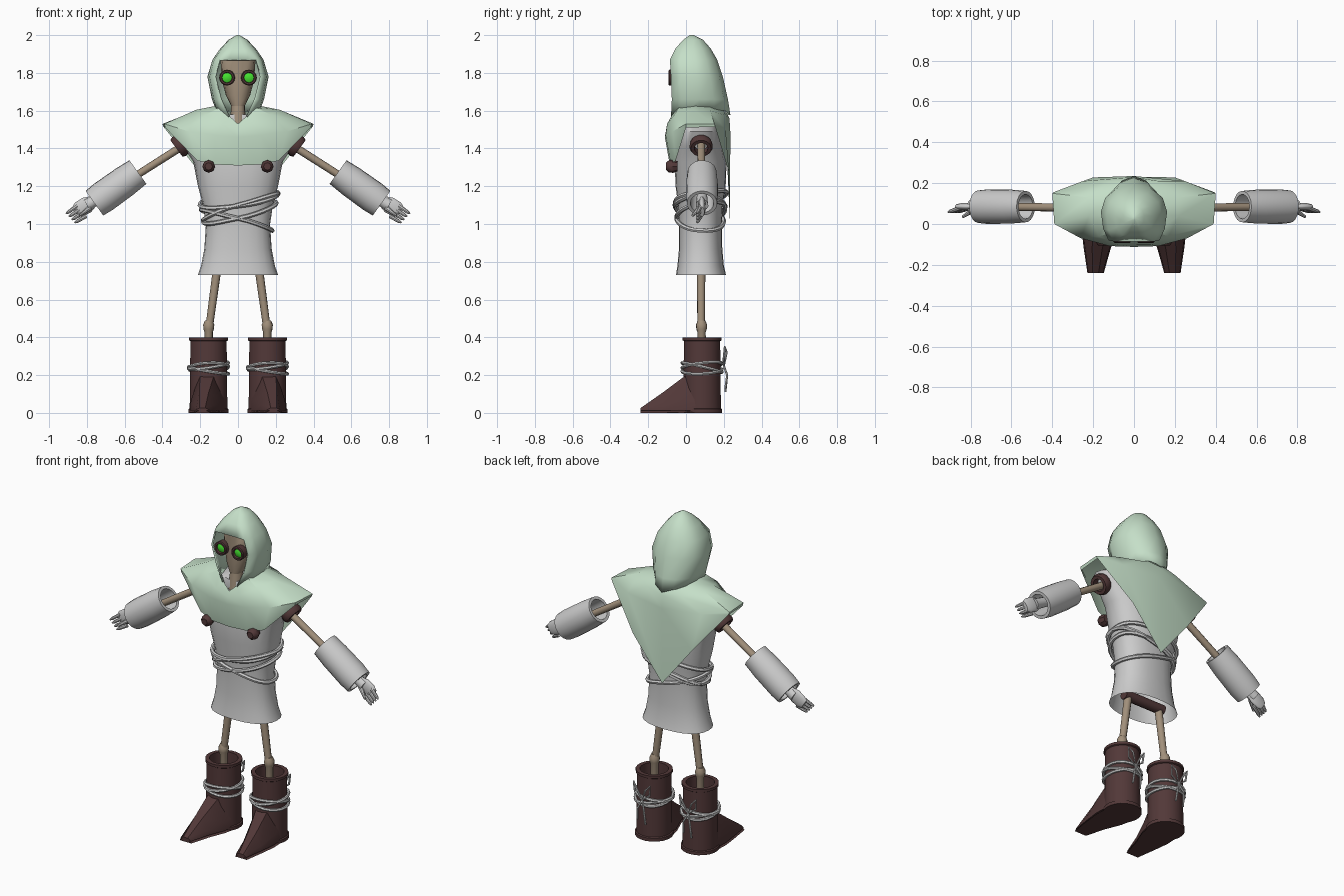
import bpy, bmesh
from math import sin, cos, pi, copysign
from mathutils import Vector

if "Cube" in bpy.data.objects:
    bpy.data.objects.remove(bpy.data.objects["Cube"])


def material(name, rgb):
    m = bpy.data.materials.new(name)
    m.use_nodes = True
    m.diffuse_color = (*rgb, 1)
    m.node_tree.nodes["Principled BSDF"].inputs["Base Color"].default_value = (*rgb, 1)
    return m


SAGE = material("sage_cloth", (.56, .74, .58))
GREY = material("pale_cloth", (.6, .6, .6))
BROWN = material("dark_leather", (.085, .04, .04))
TAN = material("tan_wood", (.36, .28, .2))
LENS = material("green_lens", (.06, .75, .03))


def add(name, mesh, mat):
    ob = bpy.data.objects.new(name, mesh)
    bpy.context.collection.objects.link(ob)
    mesh.materials.clear()
    mesh.materials.append(mat)
    bpy.ops.object.select_all(action='DESELECT')
    bpy.context.view_layer.objects.active = ob
    ob.select_set(True)
    bpy.ops.object.shade_smooth_by_angle(angle=.7)
    return ob


def loft(name, rings, mat, caps=(False, False), skip=None):
    """Skin closed rings; skip(level, column) leaves a hole."""
    bm = bmesh.new()
    vs = [[bm.verts.new(p) for p in r] for r in rings]
    n = len(vs[0])
    for i in range(len(vs) - 1):
        for j in range(n):
            if not (skip and skip(i, j)):
                k = (j + 1) % n
                bm.faces.new((vs[i][j], vs[i][k], vs[i + 1][k], vs[i + 1][j]))
    for cap, ring in zip(caps, (vs[0], vs[-1])):
        if cap:
            bm.faces.new(ring)
    bmesh.ops.remove_doubles(bm, verts=bm.verts, dist=1e-5)
    bmesh.ops.recalc_face_normals(bm, faces=bm.faces)
    me = bpy.data.meshes.new(name)
    bm.to_mesh(me)
    bm.free()
    return add(name, me, mat)


def lathe(name, p, q, profile, mat, sides=16):
    """Turn a (position along axis, radius) profile about the line p-q."""
    p, d = Vector(p), Vector(q) - Vector(p)
    u = d.orthogonal().normalized()
    v = d.normalized().cross(u)
    rings = [[p + d * t + (u * cos(2 * pi * k / sides) + v * sin(2 * pi * k / sides)) * r
              for k in range(sides)] for t, r in profile]
    return loft(name, rings, mat)


def rod(name, p, q, r0, r1, mat, sides=10):
    return lathe(name, p, q, [(0, 0), (0, r0), (1, r1), (1, 0)], mat, sides)


def rope(name, pts, radius, cyclic=True):
    cu = bpy.data.curves.new(name + "_path", 'CURVE')
    cu.dimensions = '3D'
    cu.bevel_depth, cu.bevel_resolution, cu.use_fill_caps = radius, 1, True
    sp = cu.splines.new('POLY')
    sp.points.add(len(pts) - 1)
    for a, b in zip(sp.points, pts):
        a.co = (*b, 1)
    sp.use_cyclic_u = cyclic
    tmp = bpy.data.objects.new(name + "_path", cu)
    bpy.context.collection.objects.link(tmp)
    dg = bpy.context.evaluated_depsgraph_get()
    me = bpy.data.meshes.new_from_object(tmp.evaluated_get(dg))
    bpy.data.objects.remove(tmp)
    return add(name, me, GREY)


def oval(rx, y0, y1, z, n=24, e=.85):
    def f(c):
        return copysign(abs(c) ** e, c)
    return [((rx * f(cos(2 * pi * k / n))), (y0 + y1) / 2 + (y1 - y0) / 2 * f(sin(2 * pi * k / n)), z)
            for k in range(n)]


def mirrored(half):
    return half + [(-x, y, z) for x, y, z in half[-2:0:-1]]


# Tunic
loft("tunic", [oval(rx, a, b, z) for z, rx, a, b in (
    (.73, .212, -.053, .212), (.78, .195, -.045, .2), (.87, .178, -.037, .192),
    (1, .17, -.038, .19), (1.1, .185, -.042, .195), (1.2, .212, -.055, .21),
    (1.33, .237, -.06, .215), (1.41, .29, -.05, .2), (1.49, .33, -.04, .18),
    (1.54, .24, -.055, .17), (1.58, .1, -.05, .15))], GREY, (False, True))

# Ropes wound round the waist: height, tilt, front sag
for i, (z0, tilt, sag) in enumerate(((1.13, .03, .035), (1.09, .07, -.01), (1.02, -.055, -.01), (1.06, .05, .03))):
    pts = []
    for k in range(28):
        a = 2 * pi * k / 28
        z = z0 + tilt * cos(a) + sag * sin(a)
        grow = .012 + max(0, z - 1) * .2
        x, y, _ = oval(.17 + grow, -.04 - grow * .6, .193 + grow * .5, 0, 28)[k]
        pts.append((x, y, z))
    rope(f"waist_rope_{i + 1}", pts, .012)

# Shoulder cape, neck to hem, with the back drawn down to a point
loft("cape", [mirrored(h) for h in (
    [(0, -.085, 1.53), (.05, -.075, 1.575), (.1, -.04, 1.615), (.12, .05, 1.625),
     (.1, .13, 1.62), (.06, .2, 1.6), (0, .22, 1.58)],
    [(0, -.1, 1.5), (.08, -.1, 1.53), (.17, -.06, 1.58), (.22, .04, 1.605),
     (.22, .13, 1.6), (.12, .21, 1.575), (0, .23, 1.56)],
    [(0, -.112, 1.46), (.12, -.108, 1.47), (.26, -.07, 1.49), (.39, 0, 1.53),
     (.4, .15, 1.53), (.25, .21, 1.5), (0, .235, 1.48)],
    [(0, -.085, 1.31), (.12, -.08, 1.315), (.215, -.055, 1.335), (.385, 0, 1.51),
     (.395, .155, 1.515), (.2, .228, 1.27), (0, .232, 1.02)])], SAGE)


# Hood with an open front
def hood_ring(z, w, cy, b, xo, yf, dip=0):
    d, e = cy - yf, b - cy
    return mirrored([(0, yf, z - dip), (xo / 2, yf, z - dip), (xo, yf, z - dip),
                     (w * .93, yf + d * .4, z - dip / 2), (w, cy, z),
                     (w * .87, cy + e * .5, z), (w * .5, cy + e * .86, z), (0, b, z - dip / 2)])


hood = loft("hood", [hood_ring(*r) for r in (
    (1.6, .115, .07, .235, .045, -.08, .045), (1.66, .138, .07, .222, .095, -.075),
    (1.78, .162, .06, .195, .125, -.08), (1.87, .135, .05, .165, .1, -.085),
    (1.93, .093, .04, .13, .055, -.055), (1.975, .05, .04, .09, .025, -.015),
    (2, .008, .03, .04, .004, .02))], SAGE, (False, True),
    lambda i, j: i < 3 and j in (0, 1, 12, 13))
thick = hood.modifiers.new("cloth_thickness", 'SOLIDIFY')
thick.thickness = .01

# Head and neck
loft("head", [oval(w, f, b, z, 14, .9) for z, w, f, b in (
    (1.625, .036, -.055, .03), (1.68, .064, -.062, .07), (1.76, .085, -.066, .11),
    (1.87, .093, -.066, .11), (1.91, .07, -.03, .09))], TAN, (True, True))
rod("neck", (0, -.02, 1.52), (0, -.01, 1.68), .042, .035, TAN)

# Hip bar
rod("hip_bar", (-.14, .08, .77), (.14, .08, .77), .03, .03, BROWN)

for s, side in ((1, "left"), (-1, "right")):
    # Goggles
    x = .058 * s
    lathe(side + "_goggle", (x, -.05, 1.775), (x, -.092, 1.775),
          [(0, .04), (.9, .042), (1, .037), (1, .028), (.7, .026), (0, .026), (0, .04)], BROWN)
    lathe(side + "_lens", (x, -.06, 1.775), (x, -.086, 1.775),
          [(0, 0), (0, .028), (.7, .027), (.95, .015), (1, 0)], LENS)

    # Cape button
    lathe(side + "_button", (.155 * s, -.045, 1.305), (.155 * s, -.105, 1.305),
          [(0, 0), (0, .027), (.35, .034), (.75, .033), (1, .02), (1, 0)], BROWN, 8)

    # Arm, armhole ring and hollow cuff
    rod(side + "_arm", (.25 * s, .08, 1.44), (.77 * s, .085, 1.11), .021, .019, TAN)
    lathe(side + "_armhole_ring", (.292 * s, .08, 1.425), (.326 * s, .08, 1.4),
          [(0, .036), (0, .058), (.6, .062), (1, .054), (1, .036), (0, .036)], BROWN)
    lathe(side + "_cuff", (.53 * s, .085, 1.275), (.76 * s, .085, 1.11),
          [(0, .06), (0, .077), (.3, .083), (.8, .085), (1, .08), (1, .062), (.5, .058), (0, .06)], GREY, 20)

    # Hand
    lathe(side + "_wrist", (.71 * s, .085, 1.15), (.8 * s, .085, 1.1),
          [(0, 0), (0, .028), (.6, .03), (1, .034), (1, 0)], GREY, 12)
    palm = lathe(side + "_palm", (.76 * s, 0, 1.125), (.862 * s, 0, 1.064),
                 [(0, 0), (.05, .03), (.4, .045), (.8, .043), (1, .03), (1, 0)], GREY, 14)
    palm.scale.y, palm.location.y = .42, .085
    for i in range(4):
        base = Vector((.853 - .016 * i, .078, 1.095 - .018 * i))
        tip = Vector((.91 - .015 * i, .058, 1.055 - .016 * i))
        base.x *= s
        tip.x *= s
        lathe(f"{side}_finger_{i + 1}", base, tip,
              [(0, 0), (0, .011), (.8, .009), (1, .004), (1, 0)], GREY, 8)
    rod(side + "_thumb", (.785 * s, .07, 1.085), (.838 * s, .035, 1.045), .014, .007, GREY, 8)

    # Leg with knobbed ankle
    rod(side + "_leg", (.108 * s, .08, .78), (.153 * s, .08, .45), .023, .02, TAN)
    lathe(side + "_ankle", (.155 * s, .082, .49), (.155 * s, .085, .2),
          [(0, 0), (0, .02), (.08, .03), (.16, .028), (.22, .022), (1, .022), (1, 0)], TAN, 10)

    # Boot shaft, pointed toe and sole
    bx = .156 * s
    lathe(side + "_boot", (bx, .085, 0), (bx, .085, .4),
          [(0, 0), (0, .108), (.05, .108), (.06, .101), (.95, .097), (.96, .104), (1, .104),
           (1, .08), (.5, .08), (.5, 0)], BROWN, 20)
    for part, low, high in (("toe", .012, 1), ("sole", 0, .1)):
        rings = []
        for y, cx, w, h in ((.06, .156, .095, .23), (-.02, .166, .088, .185), (-.12, .18, .062, .11), (-.24, .188, .036, .026)):
            top = h if part == "toe" else .014
            grow = w + (.004 if part == "sole" else 0)
            rings.append([((cx + grow * a) * s, y, low + (top - low) * b) for a, b in (
                (-1, 0), (-.95, .3), (-.4, 1), (.4, 1), (.95, .3), (1, 0))])
        loft(f"{side}_boot_{part}", rings, BROWN, (True, True))

    # Boot lacing with a bow and loose ends behind
    for i, (z0, tilt, sag) in enumerate(((.25, .015, .012), (.225, -.018, .005), (.24, .005, -.025))):
        rope(f"{side}_boot_rope_{i + 1}",
             [(bx + .106 * cos(k * pi / 10), .085 + .106 * sin(k * pi / 10),
               z0 + tilt * cos(k * pi / 10) + sag * sin(k * pi / 10)) for k in range(20)], .009)
    for i, d in enumerate((-1, 1)):
        rope(f"{side}_bow_{i + 1}", [(bx, .2, .25), (bx + .03 * d, .215, .32), (bx + .055 * d, .205, .35),
                                     (bx + .05 * d, .2, .29)], .006)
        rope(f"{side}_loose_end_{i + 1}", [(bx, .2, .25), (bx + .022 * d, .218, .2),
                                           (bx + .026 * d, .208, .11 + .02 * i)], .006, False)
